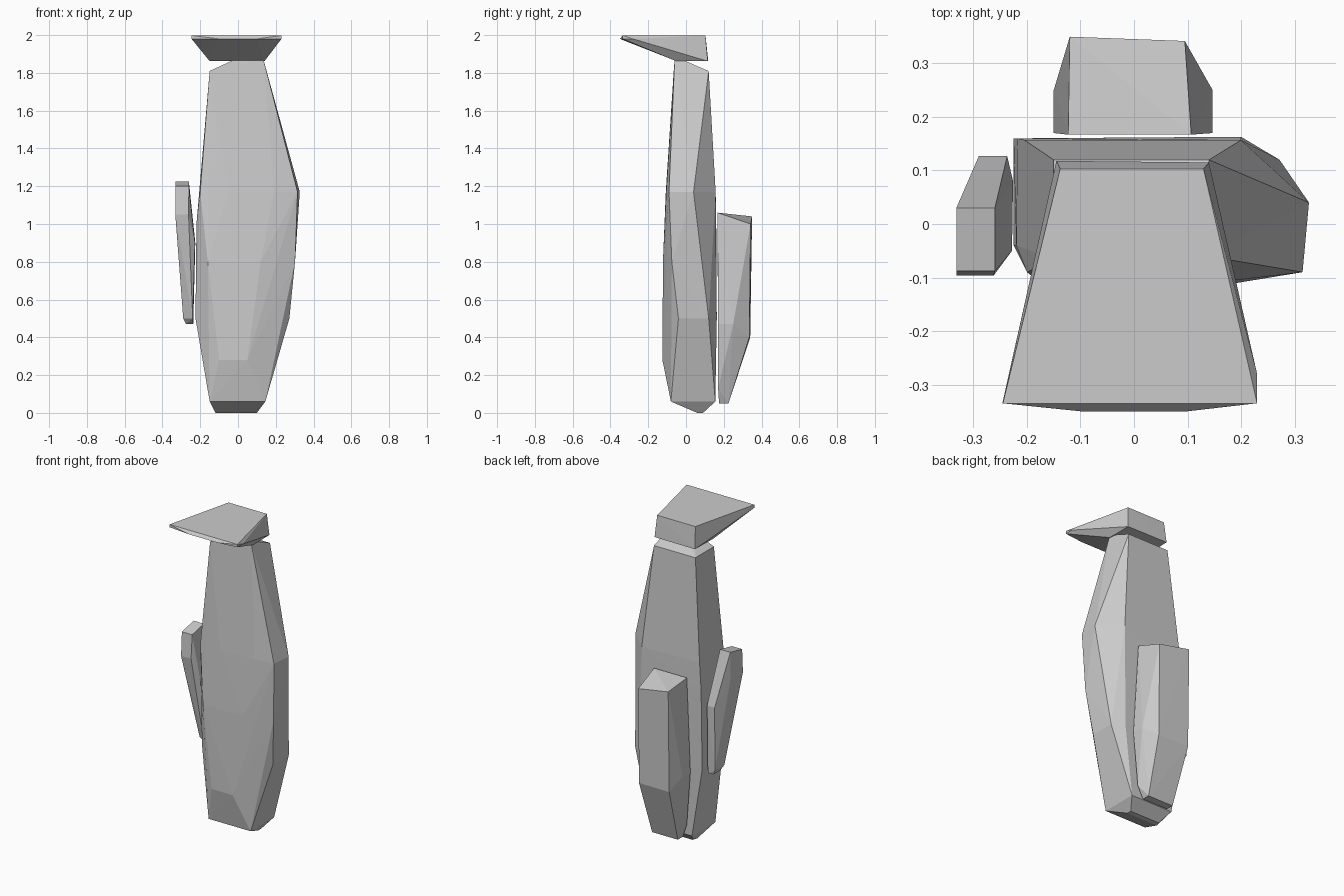
import bpy, bmesh


def faceted(name, points):
    """Flat-faced convex solid wrapped around a few corner points."""
    bm = bmesh.new()
    for p in points:
        bm.verts.new(p)
    res = bmesh.ops.convex_hull(bm, input=bm.verts[:])
    loose = {v for v in res["geom_interior"] + res["geom_unused"]
             if isinstance(v, bmesh.types.BMVert) and not v.link_faces}
    bmesh.ops.delete(bm, geom=list(loose), context='VERTS')
    bmesh.ops.recalc_face_normals(bm, faces=bm.faces[:])
    mesh = bpy.data.meshes.new(name)
    bm.to_mesh(mesh)
    bm.free()
    obj = bpy.data.objects.new(name, mesh)
    bpy.context.collection.objects.link(obj)
    return obj


def rings(levels):
    """Turn {height: outline} into corner points."""
    return [(x, y, z) for z, outline in levels for x, y in outline]


# Tall tapered body, bulging on its right side
faceted("body", rings([
    (0.0, [(-0.12, 0.06), (0.10, 0.06), (-0.11, 0.09), (0.10, 0.09)]),
    (0.06, [(-0.15, -0.08), (0.145, -0.08), (0.145, 0.155), (-0.15, 0.155)]),
    (0.28, [(0.05, -0.125), (-0.10, -0.122)]),
    (0.50, [(-0.225, -0.04), (-0.225, 0.16), (0.20, 0.163), (0.272, 0.12), (0.272, -0.04)]),
    (0.80, [(-0.16, -0.122), (0.12, -0.122), (0.302, -0.075)]),
    (1.00, [(-0.22, -0.04), (-0.218, 0.16)]),
    (1.17, [(-0.20, -0.09), (-0.05, -0.107), (0.19, -0.105), (0.315, -0.09),
            (0.327, 0.04), (0.20, 0.157), (-0.205, 0.157)]),
    (1.81, [(-0.15, -0.065), (-0.15, 0.12), (0.14, 0.12)]),
    (1.87, [(-0.02, -0.06), (0.135, -0.06), (0.13, -0.02), (0.0, -0.02)]),
]))

# Flat cap with a wide brim reaching forward
faceted("cap", rings([
    (1.862, [(-0.15, -0.05), (0.14, -0.05), (-0.145, 0.118), (0.14, 0.115)]),
    (1.98, [(-0.10, -0.35), (0.10, -0.35), (-0.246, -0.335), (0.23, -0.335), (0.23, -0.28)]),
    (1.998, [(-0.245, -0.335), (0.23, -0.335), (-0.138, 0.103), (0.13, 0.103)]),
]))

# Slim arm hanging beside the body
faceted("arm", rings([
    (0.47, [(-0.275, 0.05), (-0.237, 0.04), (-0.237, 0.12), (-0.275, 0.12)]),
    (0.50, [(-0.29, 0.03), (-0.24, 0.0), (-0.29, 0.125)]),
    (0.90, [(-0.315, -0.06), (-0.228, -0.05), (-0.226, 0.08), (-0.237, 0.127), (-0.29, 0.127)]),
    (1.05, [(-0.332, -0.096), (-0.262, -0.096), (-0.332, 0.03)]),
    (1.20, [(-0.332, -0.088), (-0.26, -0.088)]),
    (1.225, [(-0.332, 0.03), (-0.26, 0.03)]),
]))

# Long pack on the back
faceted("back_pack", rings([
    (0.05, [(-0.10, 0.175), (0.08, 0.175), (-0.10, 0.225), (0.08, 0.225)]),
    (0.13, [(-0.125, 0.17), (0.115, 0.17)]),
    (0.40, [(-0.12, 0.34), (0.095, 0.335)]),
    (0.47, [(-0.15, 0.17), (-0.15, 0.25), (0.147, 0.17), (0.147, 0.25)]),
    (1.00, [(0.095, 0.342)]),
    (1.04, [(-0.12, 0.35)]),
    (1.06, [(-0.123, 0.167), (0.107, 0.167)]),
]))
